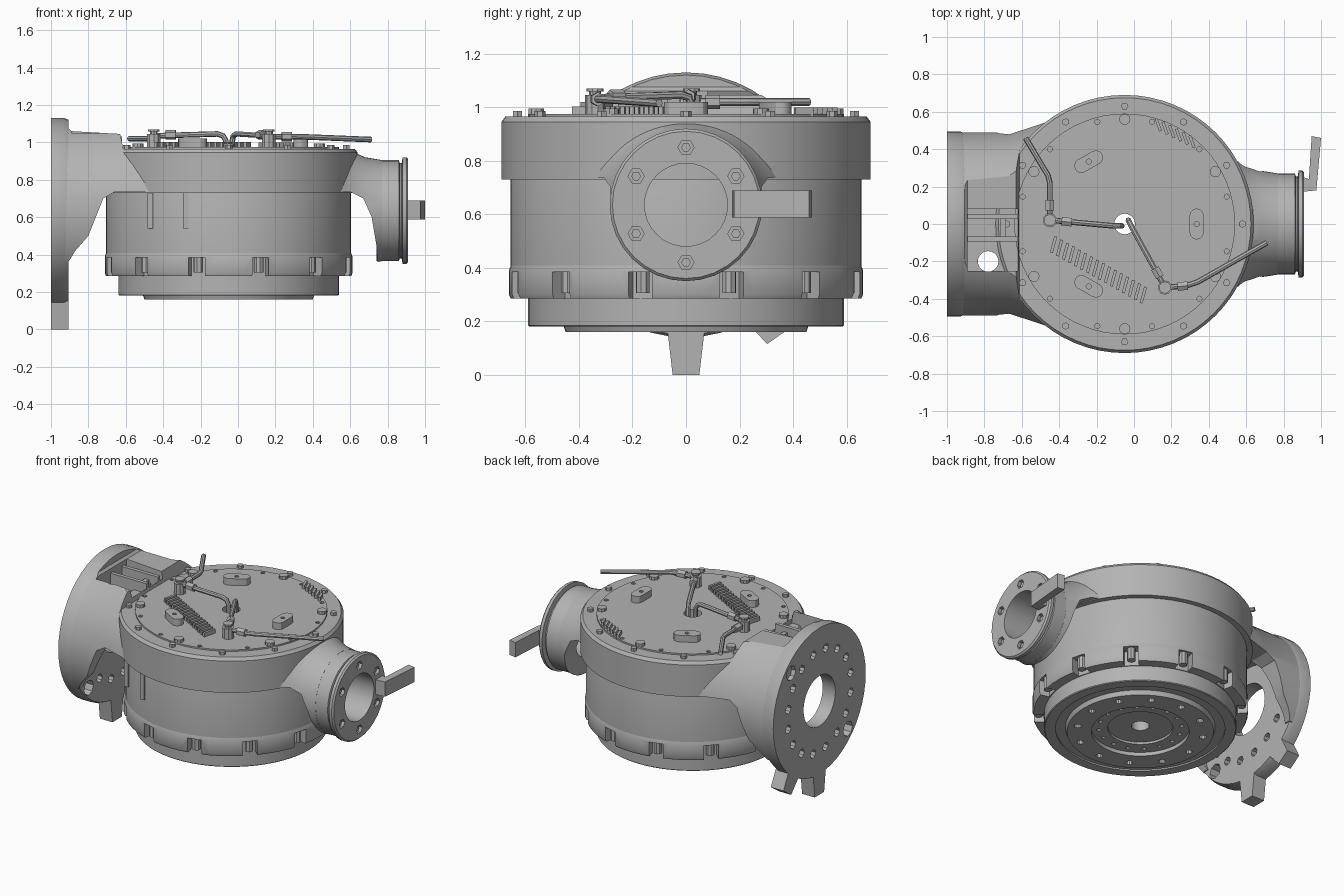
import bpy, bmesh
from math import sin, cos, pi, radians
from mathutils import Matrix, Vector

if "Cube" in bpy.data.objects:
    bpy.data.objects.remove(bpy.data.objects["Cube"])

CX = -0.05    # axis of the round body
PORT_Z = 0.635  # axis height of both side ports
TO_X = Matrix.Rotation(pi / 2, 4, 'Y')

grey = bpy.data.materials.new("cast_grey")
grey.use_nodes = True
grey.diffuse_color = (0.45, 0.45, 0.45, 1)
grey.node_tree.nodes["Principled BSDF"].inputs["Base Color"].default_value = (0.45, 0.45, 0.45, 1)


def finish(name, bm, matrix=Matrix()):
    bmesh.ops.transform(bm, matrix=matrix, verts=bm.verts)
    bmesh.ops.recalc_face_normals(bm, faces=bm.faces)
    mesh = bpy.data.meshes.new(name)
    bm.to_mesh(mesh)
    bm.free()
    mesh.materials.append(grey)
    ob = bpy.data.objects.new(name, mesh)
    bpy.context.collection.objects.link(ob)
    return ob


def at(x, y, z, turn=0.0, axis='Z'):
    return Matrix.Translation((x, y, z)) @ Matrix.Rotation(turn, 4, axis)


def lathe(name, profile, matrix, segments=64):
    """Spin a closed (radius, height) profile around z."""
    bm = bmesh.new()
    vs = [bm.verts.new((r, 0, h)) for r, h in profile]
    es = [bm.edges.new((a, b)) for a, b in zip(vs, vs[1:] + vs[:1])]
    bmesh.ops.spin(bm, geom=vs + es, cent=(0, 0, 0), axis=(0, 0, 1),
                   angle=2 * pi, steps=segments)
    bmesh.ops.remove_doubles(bm, verts=bm.verts, dist=1e-5)
    return finish(name, bm, matrix)


def add_cyl(bm, r, length, matrix, segments=16):
    bmesh.ops.create_cone(bm, cap_ends=True, segments=segments, radius1=r, radius2=r,
                          depth=length, matrix=matrix)


def add_box(bm, size, matrix):
    bmesh.ops.create_cube(bm, size=1, matrix=matrix @ Matrix.Diagonal((*size, 1)))


def cyls(name, items, segments=16):
    bm = bmesh.new()
    for r, length, matrix in items:
        add_cyl(bm, r, length, matrix, segments)
    return finish(name, bm)


def boxes(name, items):
    bm = bmesh.new()
    for size, matrix in items:
        add_box(bm, size, matrix)
    return finish(name, bm)


def prism(name, points, depth, matrix):
    """Extrude an xy outline along z, centred."""
    bm = bmesh.new()
    face = bm.faces.new([bm.verts.new((x, y, -depth / 2)) for x, y in points])
    new = bmesh.ops.extrude_face_region(bm, geom=[face])["geom"]
    bmesh.ops.translate(bm, vec=(0, 0, depth),
                        verts=[v for v in new if isinstance(v, bmesh.types.BMVert)])
    return finish(name, bm, matrix)


def boolean(ob, tool, operation='DIFFERENCE'):
    mod = ob.modifiers.new("cut", 'BOOLEAN')
    mod.operation, mod.object = operation, tool
    bpy.context.view_layer.objects.active = ob
    bpy.ops.object.modifier_apply(modifier=mod.name)
    bpy.data.objects.remove(tool)


def ring(count, radius, z, offset=0.0):
    """Matrices spaced around the body axis, local x pointing outward."""
    for i in range(count):
        yield at(CX, 0, z, 2 * pi * i / count + radians(offset)) @ Matrix.Translation((radius, 0, 0))


def port_ring(count, radius, x, offset=0.0):
    """Matrices spaced around a side port, local z along x."""
    for i in range(count):
        a = 2 * pi * i / count + radians(offset)
        yield Matrix.Translation((x, radius * sin(a), PORT_Z + radius * cos(a))) @ TO_X


body = Matrix.Translation((CX, 0, 0))
side = Matrix.Rotation(pi / 2, 4, 'X')   # outline xy becomes xz

# Round body: barrel, collar, cover and base
lathe("barrel", [(.055, .4), (.655, .4), (.655, .74), (.6, .955), (.055, .955)], body)
lathe("collar", [(.56, .73), (.69, .73), (.69, .945), (.675, .965), (.56, .965)], body)
cover = lathe("top_cover", [(.055, .95), (.59, .95), (.59, .975), (.055, .975)], body)
boolean(cover, cyls("cover_holes", [(.014, .02, m) for m in ring(12, .565, .975, 15)], 8))
base = lathe("base", [(.055, .2), (.055, .42), (.59, .42), (.59, .185), (.585, .18), (.52, .18),
                      (.52, .19), (.46, .19), (.45, .16), (.3, .16), (.3, .185), (.2, .185), (.2, .2)], body)
boolean(base, cyls("base_holes", [(.022, .04, m) for m in ring(12, .39, .165)]
                   + [(.014, .04, m) for m in ring(16, .255, .185)], 10))

# Clamp ring with bolt notches
clamp = lathe("clamp_ring", [(.5, .285), (.655, .285), (.662, .3), (.662, .39), (.65, .42), (.5, .42)], body)
boolean(clamp, boxes("notches", [((.14, .09, .12), m) for m in ring(12, .665, .325, 15)]))
cyls("clamp_bolts", [(.026, .08, m) for m in ring(12, .625, .345, 15)], 8)

# Inlet housing: flared drum trimmed by a side outline, hollow below
housing = lathe("inlet_housing", [(0, -.97), (.49, -.97), (.49, -.67), (.57, -.42), (.57, -.3), (0, -.3)],
                Matrix.Translation((0, 0, .63)) @ TO_X)
boolean(housing, prism("housing_outline", [
    (-.96, .36), (-.9, .37), (-.87, .42), (-.8, .5), (-.76, .6), (-.72, .7), (-.66, .735), (-.2, .735),
    (-.2, .95), (-.61, .95), (-.63, 1.045), (-.89, 1.06), (-.93, 1.1), (-.94, 1.15), (-.99, 1.15), (-.99, .36)],
    2, side), 'INTERSECT')
boolean(housing, cyls("housing_void", [(.4, .7, Matrix.Translation((-.7, 0, .52)) @ TO_X)], 40))
boolean(housing, boxes("pocket", [((.27, .33, .3), at(-.755, -.085, 1.09))]))
boolean(housing, cyls("drain", [(.055, .6, at(-.78, -.2, .9))], 20))
boxes("pocket_ribs", [((.28, .025, .1), at(-.76, y, .98)) for y in (-.08, .04)]
      + [((.03, .12, .07), at(-.7, -.02, .96))])

# Inlet flange with bolt circle and two foot tabs
flange = lathe("inlet_flange", [(.17, -1), (.495, -1), (.495, -.93), (.485, -.905), (.17, -.905)],
               Matrix.Translation((0, 0, PORT_Z)) @ TO_X, 48)
boolean(flange, cyls("flange_holes", [(.028, .3, m) for m in port_ring(16, .34, -.95, 11)]
                     + [(.05, .3, m) for m in port_ring(2, .43, -.95, 45 + 180)], 8))
for name, turn, reach in (("foot_tab", 0, .635), ("side_tab", 35, .6)):
    prism(name, [(-.075, -.42), (-.05, -reach), (.05, -reach), (.075, -.42)], .095,
          Matrix.Translation((-.9525, 0, PORT_Z)) @ Matrix.Rotation(radians(turn), 4, 'X')
          @ Matrix.Rotation(pi / 2, 4, 'Z') @ Matrix.Rotation(pi / 2, 4, 'X'))

# Outlet neck and flange
neck = lathe("outlet_neck", [(0, .35), (.46, .35), (.44, .44), (.33, .58), (.285, .68), (.27, .77), (0, .77)],
             Matrix.Translation((0, 0, PORT_Z)) @ TO_X)
boolean(neck, prism("neck_outline", [
    (.2, .74), (.6, .735), (.67, .7), (.715, .6), (.74, .45), (.75, .3), (.8, .3), (.8, .955), (.2, .955)],
    2, side), 'INTERSECT')
boolean(neck, cyls("neck_bore", [(.155, .6, Matrix.Translation((.6, 0, PORT_Z)) @ TO_X)], 32))
outlet = lathe("outlet_flange", [(.155, .74), (.27, .74), (.27, .86), (.255, .865), (.255, .875),
                                 (.285, .88), (.285, .9), (.275, .91), (.155, .91)],
               Matrix.Translation((0, 0, PORT_Z)) @ TO_X, 32)
boolean(outlet, cyls("outlet_sockets", [(.03, .06, m) for m in port_ring(6, .215, .9)], 6))
cyls("outlet_bolts", [(.018, .03, m) for m in port_ring(6, .215, .88)], 6)
prism("lever", [(.88, .17), (.975, .18), (1, .46), (.95, .47), (.935, .24), (.88, .26)], .1, at(0, 0, .638))

# Cover fittings: bolts, lifting bosses and ribs
cyls("rim_bolts", [(.02, .05, m) for m in ring(12, .63, .96)], 6)
cyls("cover_bolts", [(.03, .04, m) for m in ring(6, .56, .975, 30)], 10)
for i, m in enumerate(ring(3, .385, .99)):
    outline = [(.038 * cos(a), .038 * sin(a) + (.045 if k < 7 else -.045))
               for k, a in ((k, pi * (k if k < 7 else k - 1) / 6) for k in range(14))]
    boss = prism("lifting_boss_%d" % (i + 1), outline, .06, m)
    boolean(boss, cyls("boss_hole", [(.014, .06, m @ Matrix.Translation((0, 0, .03)))], 8))


def rib_row(name, start, end, count, length, turn):
    a, b = Vector(start), Vector(end)
    boxes(name, [((.016, length, .035), at(*a.lerp(b, i / (count - 1)), radians(turn))) for i in range(count)])


rib_row("front_ribs", (-.43, -.11, .985), (.05, -.38, .985), 16, .09, -15)
rib_row("rear_ribs", (.13, .53, .982), (.31, .44, .982), 6, .07, 20)
boxes("barrel_ribs", [((.03, .06, .19), at(x, -.64 * cos((x - CX) / .62), .635)) for x in (-.47, -.28)])


# Pipework on the cover
def pipe(name, points):
    curve = bpy.data.curves.new(name, 'CURVE')
    curve.dimensions = '3D'
    curve.bevel_depth, curve.bevel_resolution, curve.use_fill_caps = .015, 2, True
    spline = curve.splines.new('POLY')
    spline.points.add(len(points) - 1)
    for p, co in zip(spline.points, points):
        p.co = (*co, 1)
    curve.materials.append(grey)
    ob = bpy.data.objects.new(name, curve)
    bpy.context.collection.objects.link(ob)
    bpy.ops.object.select_all(action='DESELECT')
    ob.select_set(True)
    bpy.context.view_layer.objects.active = ob
    bpy.ops.object.convert(target='MESH')


def nut(p, direction):
    turn = Vector(direction).to_track_quat('Z', 'Y').to_matrix().to_4x4()
    return (.026, .055, Matrix.Translation(p) @ turn)


pipe("left_feed_pipe", [(-.065, -.01, .9), (-.065, -.01, 1.01), (-.08, -.01, 1.035), (-.11, -.01, 1.045), (-.44, .02, 1.035)])
pipe("left_outer_pipe", [(-.45, .02, 1.02), (-.45, .22, 1.02), (-.46, .26, 1.02), (-.58, .46, 1.02)])
pipe("right_feed_pipe", [(-.03, .02, .9), (-.03, .02, 1.01), (-.025, .01, 1.035), (-.01, -.02, 1.045), (.16, -.33, 1.035)])
pipe("right_outer_pipe", [(.16, -.34, 1.03), (.28, -.33, 1.03), (.34, -.31, 1.03), (.71, -.1, 1.015)])
cyls("pipe_nuts", [nut((-.36, .012, 1.04), (1, -.1, 0)), nut((-.45, .1, 1.02), (0, 1, 0)),
                   nut((.125, -.26, 1.04), (.5, -.9, 0)), nut((.26, -.332, 1.03), (1, .1, 0))], 6)
for name, x, y in (("left_joint", -.45, .02), ("right_joint", .165, -.34)):
    cyls(name, [(.038, .07, at(x, y, 1.01)), (.022, .04, at(x, y, 1.045)), (.032, .012, at(x, y, 1.064))], 10)

# Smooth shading with sharp edges kept
bpy.ops.object.select_all(action='DESELECT')
for ob in bpy.context.collection.objects:
    if ob.type == 'MESH' and grey.name in ob.data.materials:
        ob.select_set(True)
        bpy.context.view_layer.objects.active = ob
bpy.ops.object.shade_smooth_by_angle(angle=radians(30))
